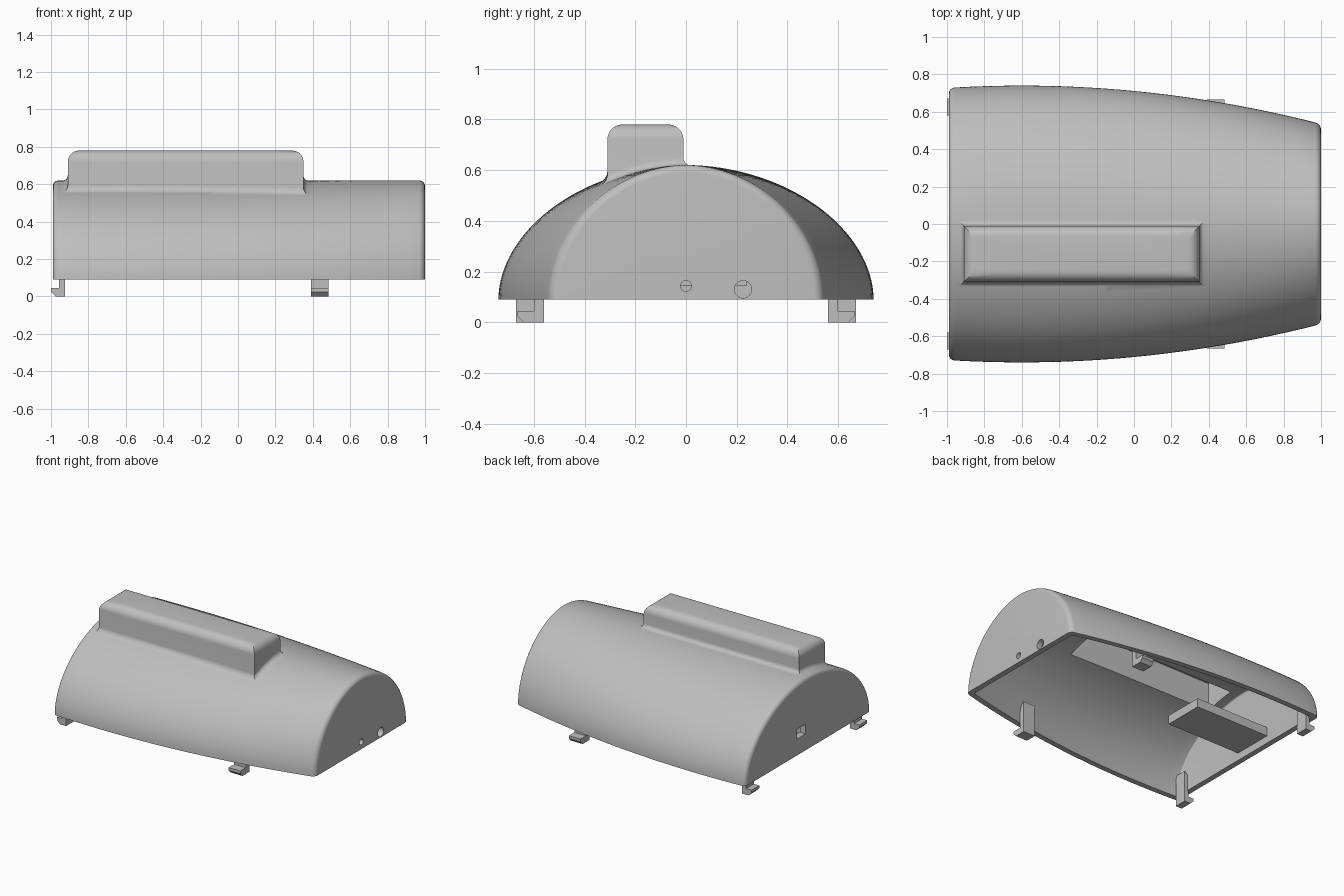
import bpy, bmesh, math
from mathutils import Matrix, Vector

if "Cube" in bpy.data.objects:
    bpy.data.objects.remove(bpy.data.objects["Cube"])

GREY = (0.52, 0.52, 0.52, 1)
mat = bpy.data.materials.new("plain grey")
mat.use_nodes = True
mat.diffuse_color = GREY
mat.node_tree.nodes["Principled BSDF"].inputs["Base Color"].default_value = GREY

BASE, HEIGHT, POWER = 0.09, 0.53, 1.92
WALL = 0.04


def finish(name, bm):
    bmesh.ops.recalc_face_normals(bm, faces=bm.faces)
    mesh = bpy.data.meshes.new(name)
    bm.to_mesh(mesh)
    bm.free()
    mesh.materials.append(mat)
    obj = bpy.data.objects.new(name, mesh)
    bpy.context.collection.objects.link(obj)
    return obj


def skin(name, rings):
    """Bridge closed rings of points and cap both ends."""
    bm = bmesh.new()
    loops = [[bm.verts.new(p) for p in ring] for ring in rings]
    n = len(loops[0])
    for a, b in zip(loops, loops[1:]):
        for i in range(n):
            j = (i + 1) % n
            bm.faces.new((a[i], a[j], b[j], b[i]))
    bm.faces.new(loops[0])
    bm.faces.new(loops[-1])
    return finish(name, bm)


def box(name, lo, hi):
    lo, hi = Vector(lo), Vector(hi)
    bm = bmesh.new()
    bmesh.ops.create_cube(bm, size=1, matrix=Matrix.Translation((lo + hi) / 2)
                          @ Matrix.Diagonal((*(hi - lo), 1)))
    return finish(name, bm)


def rod(name, y, z, radius):
    bm = bmesh.new()
    bmesh.ops.create_cone(bm, cap_ends=True, segments=32, radius1=radius,
                          radius2=radius, depth=0.2,
                          matrix=Matrix.Translation((1, y, z))
                          @ Matrix.Rotation(math.pi / 2, 4, 'Y'))
    return finish(name, bm)


def combine(obj, tool, operation):
    tool.hide_render = True
    mod = obj.modifiers.new(operation, 'BOOLEAN')
    mod.operation, mod.solver, mod.object = operation, 'EXACT', tool
    bpy.context.view_layer.objects.active = obj
    bpy.ops.object.modifier_apply(modifier=mod.name)
    bpy.data.objects.remove(tool)


def half_width(x):
    return 0.74 - 0.08 * (x + 0.6) ** 2


def surface(x, y):
    t = min(1, abs(y) / half_width(x))
    return BASE + HEIGHT * (1 - t ** POWER) ** (1 / POWER)


def section(x, inset, drop):
    """Arched cross-section, optionally extended below the rim."""
    w, h = half_width(x) - inset, HEIGHT - inset
    pts = []
    for k in range(65):
        a = math.pi * k / 64
        c, s = math.cos(a), abs(math.sin(a))
        pts.append((x, math.copysign(w * abs(c) ** (2 / POWER), c),
                    BASE + h * s ** (2 / POWER)))
    if drop:
        pts = [(x, w, BASE - drop)] + pts + [(x, -w, BASE - drop)]
    return pts


def arch(name, x0, x1, inset, r, drop):
    """Lengthwise loft with rounded end rims."""
    curve = [math.pi / 2 * i / 6 for i in range(7)]
    stations = [(x0 + r * (1 - math.sin(a)), r * (1 - math.cos(a))) for a in reversed(curve)]
    stations += [(x0 + r + (x1 - x0 - 2 * r) * i / 24, 0) for i in range(1, 24)]
    stations += [(x1 - r * (1 - math.sin(a)), r * (1 - math.cos(a))) for a in curve]
    return skin(name, [section(x, inset + o, drop) for x, o in stations])


def rectangle(o, n=10):
    """Outline of the raised housing grown by o, with subdivided sides."""
    x0, x1, y0, y1 = -0.91 - o, 0.35 + o, -0.31 - o, -0.01 + o
    c = [Vector(p) for p in ((x0, y0), (x1, y0), (x1, y1), (x0, y1))]
    return [c[i].lerp(c[(i + 1) % 4], k / n) for i in range(4) for k in range(n)]


# Raised housing: flared foot, straight sides, rounded top
FOOT, ROUND, TOP = 0.03, 0.06, 0.78
rings = [[(p.x, p.y, 0.4) for p in rectangle(FOOT)]]
for i in range(6):
    a = math.pi / 2 * i / 5
    rings.append([(p.x, p.y, surface(p.x, p.y) - 0.002 + FOOT * (1 - math.cos(a)))
                  for p in rectangle(FOOT * (1 - math.sin(a)))])
for i in range(8):
    a = math.pi / 2 * i / 7
    rings.append([(p.x, p.y, TOP - ROUND * (1 - math.sin(a)))
                  for p in rectangle(-ROUND * (1 - math.cos(a)))])
housing = skin("housing", rings)

# Hollow arched cover with the housing fused on
cover = arch("cover", -0.99, 1.0, 0, 0.03, 0)
combine(cover, housing, 'UNION')
combine(cover, arch("cavity", -0.99 + WALL, 1 - WALL, WALL, 0.01, 0.06), 'DIFFERENCE')
combine(cover, box("housing_cavity", (-0.875, -0.275, 0.4), (0.315, -0.045, 0.745)), 'DIFFERENCE')

# Openings in the two end walls
combine(cover, rod("small_hole", 0, 0.143, 0.021), 'DIFFERENCE')
combine(cover, rod("large_hole", 0.225, 0.13, 0.034), 'DIFFERENCE')
combine(cover, box("port_cutter", (-1.1, 0.03, 0.21), (-0.9, 0.13, 0.28)), 'DIFFERENCE')

# Open-topped tray behind the port
tray = box("tray", (-0.97, -0.06, 0.145), (-0.35, 0.24, 0.21))
combine(tray, box("tray_cutter", (-0.94, -0.035, 0.165), (-0.375, 0.215, 0.3)), 'DIFFERENCE')


def clip(name, origin, out, along, width, post, reach):
    """Snap hook: a tall post with a chamfered toe pointing outward."""
    profile = [(0, 0), (reach - 0.025, 0), (reach, 0.025), (reach, 0.045),
               (post, 0.045), (post, 0.2), (0, 0.23)]
    origin, out, along = Vector(origin), Vector(out), Vector(along)
    skin(name, [[origin + out * u + along * s + Vector((0, 0, z)) for u, z in profile]
                for s in (-width / 2, width / 2)])


for side, label in ((1, "back"), (-1, "front")):
    clip(label + "_side_clip", (0.437, side * 0.56, 0), (0, side, 0), (1, 0, 0), 0.095, 0.04, 0.105)
    clip(label + "_end_clip", (-0.925, side * 0.625, 0), (-1, 0, 0), (0, 1, 0), 0.09, 0.032, 0.075)

# Smooth curved skin, crisp edges
bpy.ops.object.select_all(action='DESELECT')
cover.select_set(True)
bpy.context.view_layer.objects.active = cover
bpy.ops.object.shade_smooth_by_angle(angle=math.radians(30))
